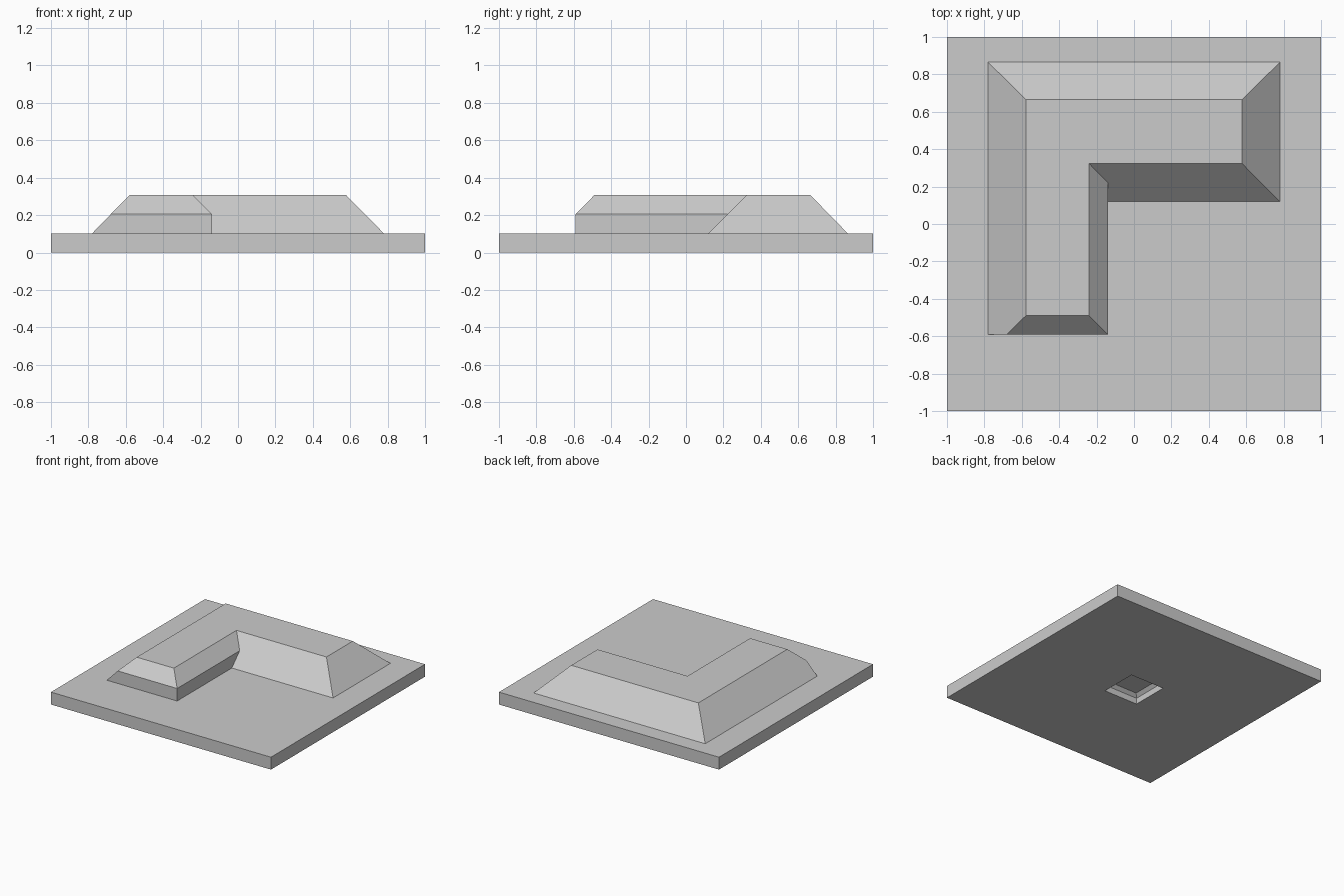
import bpy
import bmesh

cube = bpy.data.objects.get("Cube")
if cube:
    bpy.data.objects.remove(cube, do_unlink=True)

grey = bpy.data.materials.new("plain grey")
grey.use_nodes = True
grey.diffuse_color = (0.6, 0.6, 0.6, 1)
grey.node_tree.nodes["Principled BSDF"].inputs["Base Color"].default_value = (0.6, 0.6, 0.6, 1)

BASE, MID, TOP = 0.102, 0.205, 0.307


def finish(name, bm):
    bmesh.ops.recalc_face_normals(bm, faces=bm.faces)
    mesh = bpy.data.meshes.new(name)
    bm.to_mesh(mesh)
    bm.free()
    mesh.materials.append(grey)
    obj = bpy.data.objects.new(name, mesh)
    bpy.context.collection.objects.link(obj)
    return obj


# Square base slab with a stepped socket underneath, lofted through square rings
bm = bmesh.new()
rings = []
for half, z in [(0.13, 0.075), (0.155, 0.05), (0.155, 0), (1, 0), (1, BASE)]:
    corners = [(-half, -half), (half, -half), (half, half), (-half, half)]
    rings.append([bm.verts.new((x, y, z)) for x, y in corners])
for a, b in zip(rings, rings[1:]):
    for i in range(4):
        j = (i + 1) % 4
        bm.faces.new((a[i], a[j], b[j], b[i]))
bm.faces.new(rings[0])
bm.faces.new(rings[-1])
finish("base_slab", bm)

# L-shaped mound: wide slopes outside, short bevels over the walls of the leg
bm = bmesh.new()


def level(z, points):
    return [bm.verts.new((x, y, z)) for x, y in points]


foot = level(BASE, [(-0.78, 0.865), (0.78, 0.865), (0.78, 0.12),
                    (-0.14, 0.12), (-0.14, -0.59), (-0.78, -0.59)])
inner, nose, outer = level(MID, [(-0.14, 0.222), (-0.14, -0.59), (-0.68, -0.59)])
crown = level(TOP, [(-0.578, 0.665), (0.578, 0.665), (0.578, 0.323),
                    (-0.24, 0.323), (-0.24, -0.49), (-0.578, -0.49)])

bm.faces.new(foot)
bm.faces.new(crown)
# back and end slopes
for i in range(2):
    bm.faces.new((foot[i], foot[i + 1], crown[i + 1], crown[i]))
# front slope of the long arm
bm.faces.new((foot[2], foot[3], inner, crown[3], crown[2]))
# inside wall and bevel of the leg
bm.faces.new((foot[3], foot[4], nose, inner))
bm.faces.new((inner, nose, crown[4], crown[3]))
# front wall and bevel of the leg
bm.faces.new((foot[4], foot[5], outer, nose))
bm.faces.new((nose, outer, crown[5], crown[4]))
# long outer slope
bm.faces.new((foot[5], foot[0], crown[0], crown[5], outer))
finish("raised_mound", bm)
